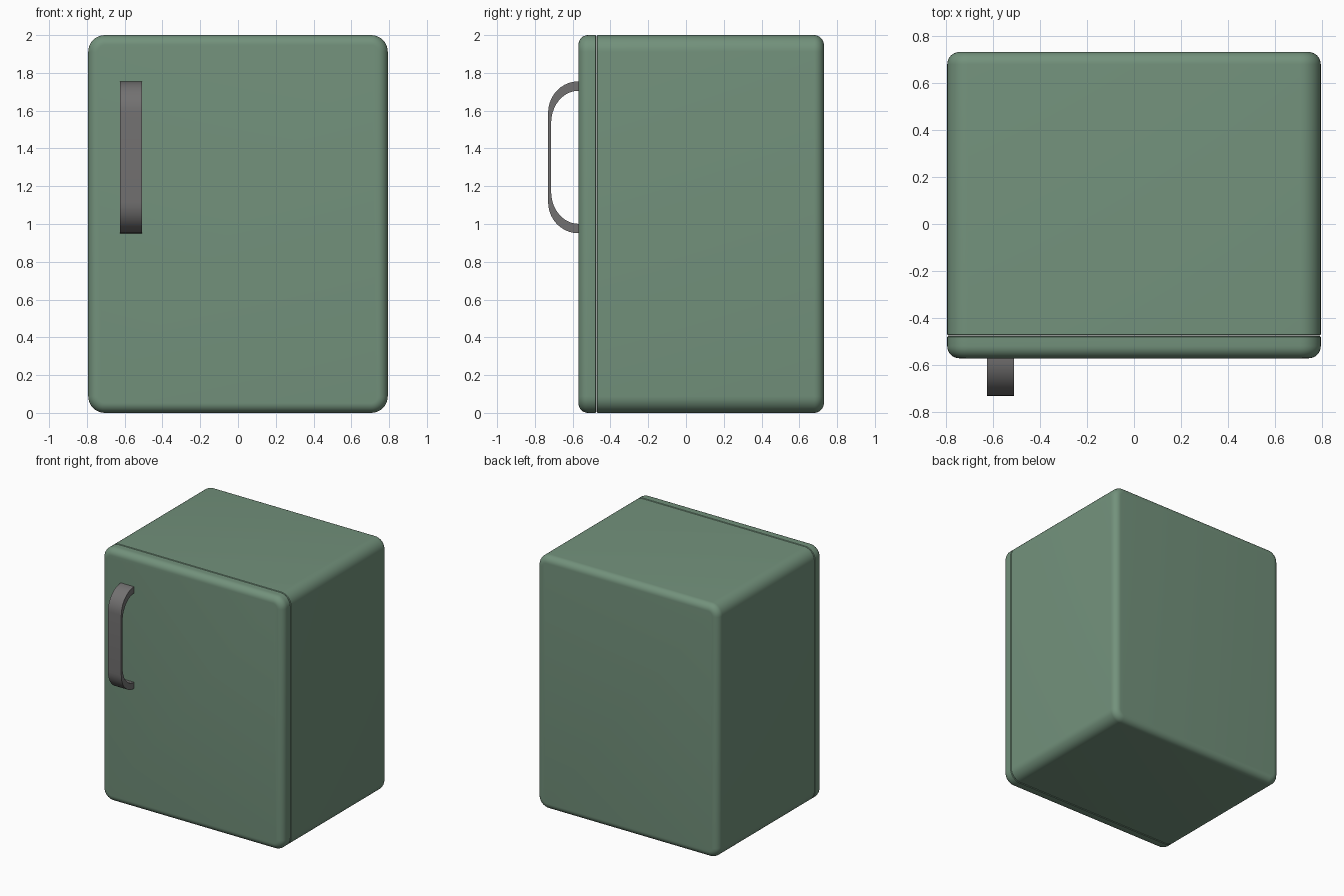
import bpy, bmesh, math

if "Cube" in bpy.data.objects:
    bpy.data.objects.remove(bpy.data.objects["Cube"])


def material(name, rgb):
    m = bpy.data.materials.new(name)
    m.diffuse_color = (*rgb, 1)
    m.use_nodes = True
    m.node_tree.nodes["Principled BSDF"].inputs["Base Color"].default_value = m.diffuse_color
    return m


GREEN = material("sage green", (0.17, 0.285, 0.2))
GREY = material("dark grey", (0.17, 0.165, 0.165))


def finish(bm, name, mat):
    bmesh.ops.recalc_face_normals(bm, faces=bm.faces)
    me = bpy.data.meshes.new(name)
    bm.to_mesh(me)
    bm.free()
    ob = bpy.data.objects.new(name, me)
    bpy.context.collection.objects.link(ob)
    me.materials.append(mat)
    bpy.ops.object.select_all(action='DESELECT')
    ob.select_set(True)
    bpy.context.view_layer.objects.active = ob
    bpy.ops.object.shade_smooth_by_angle(angle=math.radians(35))
    return ob


def rounded_slab(name, y_flat, y_round, mat, half=0.793, height=2.0,
                 corner=0.088, edge=0.052, steps=8):
    """Rounded rectangle in xz, extruded along y, with one rounded end."""
    bm = bmesh.new()
    s = 1 if y_round > y_flat else -1
    sections = [(y_flat, 0.004), (y_flat + s * 0.004, 0)]
    for i in range(steps + 1):
        a = math.pi / 2 * i / steps
        sections.append((y_round - s * edge * (1 - math.sin(a)),
                         edge * (1 - math.cos(a))))
    rings = []
    for y, inset in sections:
        ring = []
        for q, (sx, sz) in enumerate([(1, 1), (-1, 1), (-1, -1), (1, -1)]):
            cx, cz = sx * (half - corner), height / 2 + sz * (height / 2 - corner)
            for i in range(steps + 1):
                a = math.pi / 2 * (q + i / steps)
                r = corner - inset
                ring.append(bm.verts.new((cx + r * math.cos(a), y, cz + r * math.sin(a))))
        rings.append(ring)
    n = len(rings[0])
    for a, b in zip(rings, rings[1:]):
        for i in range(n):
            j = (i + 1) % n
            bm.faces.new((a[i], a[j], b[j], b[i]))
    bm.faces.new(rings[0])
    bm.faces.new(rings[-1])
    return finish(bm, name, mat)


# Cabinet and door
rounded_slab("cabinet", -0.473, 0.73, GREEN)
rounded_slab("door", -0.476, -0.57, GREEN)


# Handle: arched strap, thick at the ends and thin along the grip
def arch(z_half, depth, rise, steps=10):
    pts = [(-0.56, z_half)]
    for i in range(steps + 1):
        a = math.pi / 2 * i / steps
        pts.append((-0.57 - depth * math.sin(a),
                    z_half - rise * (1 - math.cos(a))))
    return pts + [(y, -z) for y, z in reversed(pts)]


outer, inner = arch(0.402, 0.16, 0.165), arch(0.352, 0.144, 0.17)
bm = bmesh.new()
rows = [[bm.verts.new((x, y, 1.353 + z)) for x, pts in
         ((-0.625, outer), (-0.509, outer), (-0.509, inner), (-0.625, inner))
         for y, z in [pts[i]]] for i in range(len(outer))]
for a, b in zip(rows, rows[1:]):
    for i in range(4):
        j = (i + 1) % 4
        bm.faces.new((a[i], a[j], b[j], b[i]))
bm.faces.new(rows[0])
bm.faces.new(rows[-1])
finish(bm, "door_handle", GREY)
